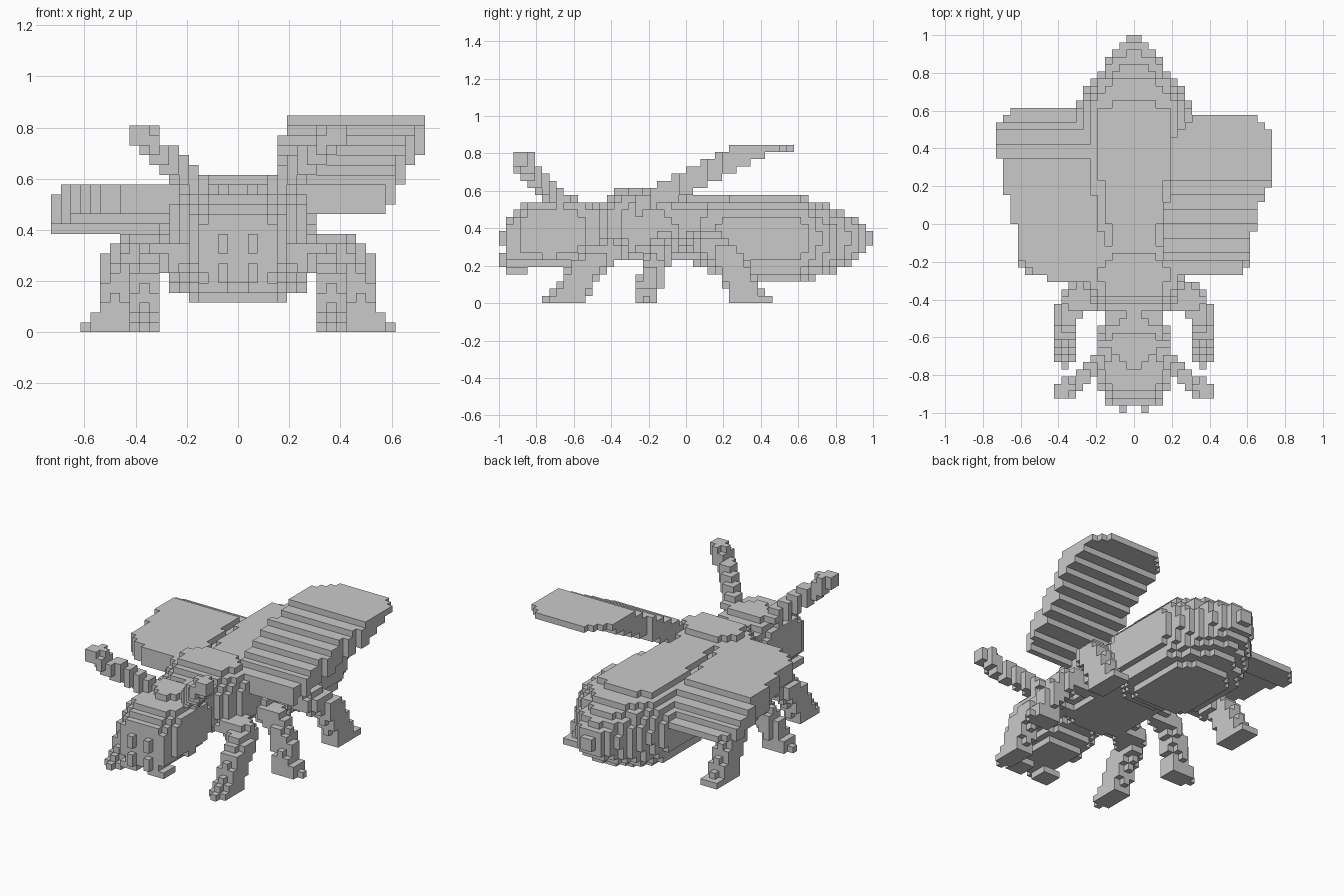
import bpy, bmesh
from mathutils import Vector

if "Cube" in bpy.data.objects:
    bpy.data.objects.remove(bpy.data.objects["Cube"])

U = 2 / 52                      # block size
cells = {}                      # block -> part name

grey = bpy.data.materials.new("light grey")
grey.use_nodes = True
colour = (0.59, 0.59, 0.59, 1)
grey.diffuse_color = colour
grey.node_tree.nodes["Principled BSDF"].inputs["Base Color"].default_value = colour


def fill(name, inside):
    """Claim every free block whose centre passes the test."""
    for i in range(-20, 20):
        for j in range(-26, 26):
            for k in range(0, 23):
                if (i, j, k) not in cells and inside((i + .5) * U, (j + .5) * U, (k + .5) * U):
                    cells[i, j, k] = name


def sample(stations, y):
    """Interpolate the station values at y, or None outside."""
    for a, b in zip(stations, stations[1:]):
        if a[0] <= y <= b[0]:
            t = (y - a[0]) / (b[0] - a[0])
            return [p + (q - p) * t for p, q in zip(a[1:], b[1:])]
    return None


def body(name, stations, power=2.5):
    """Rounded body along y from (y, half width, bottom, top) stations."""
    def inside(x, y, z):
        s = sample(stations, y)
        if not s:
            return False
        w, lo, hi = s
        v = abs(z - (lo + hi) / 2) / ((hi - lo) / 2)
        return (abs(x) / w) ** power + v ** power <= 1
    fill(name, inside)


def wing(name, side, outline, bottom, top):
    """Slab inside an outline of (y, inner x, outer x)."""
    def inside(x, y, z):
        s = sample(outline, y)
        return bool(s) and s[0] < x * side < s[1] and bottom(y) < z < top(y)
    fill(name, inside)


def limb(name, side, path, radii):
    """Oval tube of blocks along a path, mirrored by side."""
    def squash(x, y, z):
        return Vector((x / radii[0], y / radii[1], z / radii[2]))
    pts = [squash(*p) for p in path]

    def inside(x, y, z):
        p = squash(x * side, y, z)
        for a, b in zip(pts, pts[1:]):
            d = b - a
            t = max(0, min(1, (p - a).dot(d) / d.length_squared))
            if (p - a - d * t).length < 1:
                return True
        return False
    fill(name, inside)


def box(name, side, x0, x1, y0, y1, z0, z1):
    fill(name, lambda x, y, z: x0 < x * side < x1 and y0 < y < y1 and z0 < z < z1)


# Body
body("abdomen", [(-.11, .16, .3, .59), (0, .22, .22, .58), (.1, .26, .18, .58),
                 (.23, .32, .11, .58), (.6, .32, .11, .58), (.73, .24, .14, .54),
                 (.85, .15, .2, .48), (1, .045, .3, .39)])
body("thorax", [(-.47, .17, .3, .52), (-.38, .24, .22, .62), (-.25, .28, .22, .62),
                (-.16, .27, .22, .6), (-.11, .26, .22, .57), (0, .24, .22, .54),
                (.1, .2, .22, .5)], 2.8)
body("neck", [(-.6, .18, .27, .53), (-.5, .16, .28, .52), (-.4, .15, .3, .52)], 3)
body("head", [(-.97, .14, .19, .43), (-.9, .17, .19, .5), (-.86, .19, .19, .55),
              (-.72, .2, .19, .56), (-.6, .2, .21, .57), (-.53, .17, .26, .54)], 3)

# Wings: the left one is raised, the right one lies flat
wing("left_wing", 1, [(-.27, .15, .56), (-.2, .15, .57), (-.18, .15, .61), (-.04, .15, .63),
                      (.1, .15, .67), (.13, .19, .69), (.19, .19, .71), (.45, .2, .73),
                      (.5, .23, .73), (.58, .32, .65)],
     lambda y: min(.81, .585 + .48 * y), lambda y: min(.85, .71 + .55 * y))
wing("right_wing", -1, [(-.31, .15, .36), (-.27, .15, .55), (-.2, .15, .57), (-.18, .15, .61),
                        (-.05, .15, .62), (0, .19, .63), (.02, .19, .65), (.15, .2, .67),
                        (.17, .23, .69), (.33, .23, .7), (.36, .23, .73), (.54, .23, .73),
                        (.55, .23, .69), (.62, .23, .64)],
     lambda y: .45 - .1 * y, lambda y: min(.58, .775 - .6 * y))

# Paired limbs
for side, word in ((1, "left"), (-1, "right")):
    limb(word + "_antenna", side, [(.14, -.67, .55), (.22, -.76, .64), (.31, -.85, .69),
                                   (.38, -.87, .77)], (.05, .05, .055))
    box(word + "_jaw", side, .04, .08, -1, -.95, .2, .27)
    box(word + "_jaw", side, .04, .08, -1, -.95, .31, .38)
    box(word + "_jaw", side, .04, .15, -.96, -.85, .15, .2)
    limb(word + "_front_leg", side, [(.2, -.36, .3), (.34, -.42, .27), (.365, -.53, .2),
                                     (.365, -.63, .03)], (.06, .095, .065))
    box(word + "_front_leg", side, .31, .42, -.73, -.55, 0, .038)
    box(word + "_front_leg", side, .34, .39, -.77, -.72, 0, .038)
    limb(word + "_middle_leg", side, [(.24, -.1, .31), (.37, -.14, .28), (.46, -.18, .17),
                                      (.49, -.21, .03)], (.07, .065, .07))
    box(word + "_middle_leg", side, .46, .57, -.27, -.16, 0, .077)
    box(word + "_middle_leg", side, .57, .61, -.23, -.19, 0, .038)
    limb(word + "_back_leg", side, [(.25, .06, .32), (.42, .12, .32), (.48, .21, .26),
                                    (.48, .33, .05)], (.07, .085, .07))
    box(word + "_back_leg", side, .42, .54, .23, .46, 0, .038)

# Outer faces of the blocks, one mesh per part
SIDES = [(axis, sign) for axis in range(3) for sign in (-1, 1)]
for part in sorted(set(cells.values())):
    bm = bmesh.new()
    made = {}

    def vert(c):
        if c not in made:
            made[c] = bm.verts.new(Vector(c) * U)
        return made[c]

    for cell, owner in cells.items():
        if owner != part:
            continue
        for axis, sign in SIDES:
            near = list(cell)
            near[axis] += sign
            if tuple(near) in cells:
                continue
            a, b = (axis + 1) % 3, (axis + 2) % 3
            ring = []
            for da, db in ((0, 0), (1, 0), (1, 1), (0, 1)):
                c = list(cell)
                c[axis] += sign > 0
                c[a] += da
                c[b] += db
                ring.append(vert(tuple(c)))
            bm.faces.new(ring if sign > 0 else ring[::-1])
    mesh = bpy.data.meshes.new(part)
    bm.to_mesh(mesh)
    bm.free()
    mesh.materials.append(grey)
    bpy.context.collection.objects.link(bpy.data.objects.new(part, mesh))
